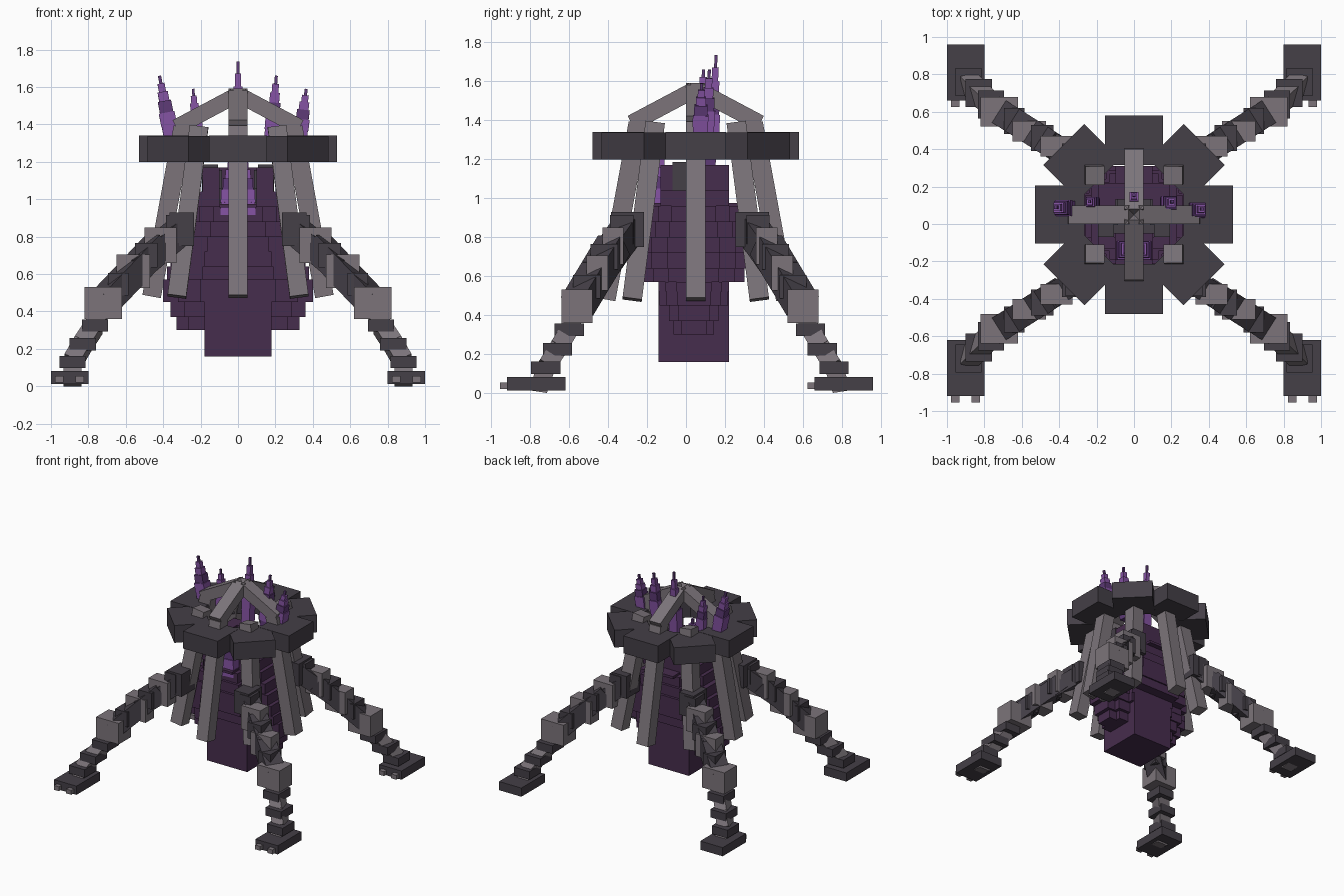
import bpy, bmesh, math
from mathutils import Vector, Matrix

cube = bpy.data.objects.get("Cube")
if cube:
    bpy.data.objects.remove(cube, do_unlink=True)


def material(name, rgb):
    m = bpy.data.materials.new(name)
    m.use_nodes = True
    m.diffuse_color = (*rgb, 1)
    bsdf = next(n for n in m.node_tree.nodes if n.type == 'BSDF_PRINCIPLED')
    bsdf.inputs["Base Color"].default_value = (*rgb, 1)
    return m


DARK = material("dark stone", (0.058, 0.050, 0.063))
GRAY = material("light stone", (0.20, 0.175, 0.195))
PURPLE = material("deep purple", (0.062, 0.026, 0.075))
BRIGHT = material("crystal violet", (0.23, 0.085, 0.36))
SHADE = material("crystal dark violet", (0.11, 0.042, 0.18))


def box(bm, lo, hi, mat=0):
    """Axis-aligned box between two corners."""
    lo, hi = Vector(lo), Vector(hi)
    m = Matrix.Translation((lo + hi) / 2) @ Matrix.Diagonal((*(hi - lo), 1))
    r = bmesh.ops.create_cube(bm, size=1, matrix=m)
    for f in {f for v in r["verts"] for f in v.link_faces}:
        f.material_index = mat


def block(bm, c, s, mat=0):
    """Axis-aligned box from centre and size."""
    c, s = Vector(c), Vector(s) / 2
    box(bm, c - s, c + s, mat)


def beam(bm, a, b, w, h, ref=(1, 0, 0), mat=0):
    """Box running from a to b, its width axis kept close to ref."""
    a, b = Vector(a), Vector(b)
    d = (b - a).normalized()
    n = d.cross(Vector(ref)).normalized()
    s = n.cross(d)
    rot = Matrix((s, n, d)).transposed().to_4x4()
    m = (Matrix.Translation((a + b) / 2) @ rot
         @ Matrix.Diagonal((w, h, (b - a).length, 1)))
    r = bmesh.ops.create_cube(bm, size=1, matrix=m)
    for f in {f for v in r["verts"] for f in v.link_faces}:
        f.material_index = mat


def finish(name, bm, *mats):
    me = bpy.data.meshes.new(name)
    bmesh.ops.recalc_face_normals(bm, faces=bm.faces)
    bm.to_mesh(me)
    bm.free()
    for m in mats:
        me.materials.append(m)
    ob = bpy.data.objects.new(name, me)
    bpy.context.collection.objects.link(ob)
    return ob


CY = 0.05  # centre of the ring in y

# Ring of eight blocks
bm = bmesh.new()
for i in range(8):
    a = math.radians(45 * i)
    d = Vector((math.cos(a), math.sin(a), 0))
    c = Vector((0, CY, 1.27 - 0.002 * (i % 2)))
    beam(bm, c + d * 0.265, c + d * 0.53, 0.31, 0.14, (-d.y, d.x, 0))
finish("crown_ring", bm, DARK)

# Eight leaning struts hanging through the ring
bm = bmesh.new()
for i in range(8):
    a = math.radians(45 * i)
    d = Vector((math.cos(a), math.sin(a), 0))
    c = Vector((0, CY, 0))
    beam(bm, c + d * 0.295 + Vector((0, 0, 1.385)),
         c + d * 0.462 + Vector((0, 0, 0.48)), 0.1, 0.1)
finish("hanging_struts", bm, GRAY)

# Four sloping roof beams meeting at the apex
bm = bmesh.new()
for i in range(4):
    a = math.radians(90 * i)
    d = Vector((math.cos(a), math.sin(a), 0))
    c = Vector((0, CY, 0))
    beam(bm, c + d * 0.33 + Vector((0, 0, 1.385)),
         c + d * 0.01 + Vector((0, 0, 1.555)), 0.1, 0.085, (-d.y, d.x, 0))
finish("roof_beams", bm, GRAY)

# Body: rounded stack of slabs, each a pair or trio of crossed boxes
bm = bmesh.new()
BY = 0.04
box(bm, (-0.18, BY - 0.18, 0.16), (0.18, BY + 0.18, 0.52))
layers = [  # z0, z1, half width, half depth
    (0.30, 0.37, 0.33, 0.13), (0.37, 0.45, 0.36, 0.16),
    (0.45, 0.52, 0.40, 0.175), (0.52, 0.57, 0.40, 0.18),
    (0.57, 0.64, 0.38, 0.26), (0.64, 0.72, 0.36, 0.27),
    (0.72, 0.80, 0.33, 0.27), (0.80, 0.88, 0.30, 0.25),
    (0.88, 0.96, 0.26, 0.23)]
for z0, z1, hx, hy in layers:
    for fx, fy in ((1, 0.5), (0.8, 0.8), (0.5, 1)):
        box(bm, (-hx * fx, BY - hy * fy, z0), (hx * fx, BY + hy * fy, z1))
# thin ledges and upper walls around the front opening
box(bm, (-0.10, BY - 0.26, 0.955), (0.10, BY + 0.27, 0.975))
for s in (-1, 1):
    x0, x1 = sorted((s * 0.10, s * 0.23))
    box(bm, (x0, BY - 0.17, 0.96), (x1, BY + 0.18, 1.04))
    x0, x1 = sorted((s * 0.10, s * 0.19))
    box(bm, (x0, BY - 0.17, 1.04), (x1, BY - 0.11, 1.17))
    box(bm, (x0, BY - 0.03, 1.04), (x1, BY + 0.18, 1.17))
box(bm, (-0.12, BY + 0.09, 0.96), (0.12, BY + 0.18, 1.17))
finish("body", bm, PURPLE)

# Dark stone lining inside the body mouth
bm = bmesh.new()
for s in (-1, 1):
    block(bm, (s * 0.15, -0.03, 1.09), (0.085, 0.08, 0.19))
    block(bm, (s * 0.12, 0.07, 1.08), (0.07, 0.15, 0.15))
block(bm, (0, 0.05, 1.01), (0.22, 0.2, 0.1))
finish("inner_lining", bm, DARK)


# Crystals: tapering stacks with alternating shades
def crystal(name, base, tip, width):
    bm = bmesh.new()
    base, tip = Vector(base), Vector(tip)
    sizes = (0.75, 0.95, 1.0, 0.85, 0.65, 0.45, 0.2)
    stops = (0, 0.18, 0.35, 0.52, 0.67, 0.79, 0.90, 1)
    for i, s in enumerate(sizes):
        beam(bm, base.lerp(tip, stops[i]), base.lerp(tip, stops[i + 1]),
             width * s, width * s, mat=int(i in (0, 3, 6)))
    finish(name, bm, BRIGHT, SHADE)


crystal("crystal_far_right", (-0.34, 0.08, 1.25), (-0.42, 0.09, 1.66), 0.085)
crystal("crystal_right", (-0.21, 0.10, 1.22), (-0.24, 0.12, 1.59), 0.07)
crystal("crystal_centre", (0, 0.12, 1.10), (0, 0.155, 1.735), 0.075)
crystal("crystal_left", (0.17, 0.10, 1.22), (0.205, 0.12, 1.66), 0.08)
crystal("crystal_far_left", (0.32, 0.07, 1.25), (0.365, 0.08, 1.59), 0.08)
for x in (-0.05, 0.05):
    crystal("front_crystal", (x, -0.15, 0.84), (x * 0.6, -0.13, 1.24), 0.10)

# Four legs: path from hip to ankle, mirrored to each corner
HIP, ELBOW, MID, KNEE = [Vector(p) for p in (
    (0.30, -0.30, 0.84), (0.42, -0.37, 0.76),
    (0.56, -0.455, 0.62), (0.72, -0.56, 0.445))]
SHIN = [Vector(p) for p in ((0.765, -0.60, 0.325), (0.83, -0.66, 0.225),
                            (0.885, -0.72, 0.13))]


def leg(name, sx, back):
    def place(p):
        y = 0.04 - p[1] if back else p[1]
        return Vector((p[0] * sx, y, p[2]))
    bm = bmesh.new()
    # hip block and dark upper beams
    block(bm, place(HIP), (0.13, 0.17, 0.18))
    block(bm, place((0.335, -0.33, 0.84)), (0.10, 0.12, 0.15))
    for a, b, w in ((HIP, MID, 0.13), (ELBOW, KNEE, 0.14)):
        pa, pb = place(a), place(b)
        side = (pb - pa).cross(Vector((0, 0, 1)))
        beam(bm, pa, pb, w, 0.13, side)
    # light joint blocks
    block(bm, place((0.415, -0.375, 0.755)), (0.17, 0.11, 0.19), 1)
    block(bm, place((0.56, -0.455, 0.615)), (0.18, 0.11, 0.18), 1)
    block(bm, place((0.49, -0.42, 0.70)), (0.12, 0.14, 0.13))
    block(bm, place((0.64, -0.51, 0.545)), (0.11, 0.14, 0.12))
    block(bm, place(KNEE), (0.20, 0.16, 0.17), 1)
    # light shin core with dark bands
    ankle = Vector((0.885, -0.76, 0.0))
    core = [KNEE] + SHIN + [ankle]
    for a, b in zip(core, core[1:]):
        beam(bm, place(a), place(b), 0.095, 0.095, mat=1)
    for p in SHIN:
        block(bm, place(p), (0.14, 0.15, 0.065))
    # foot slab with two toes facing forward
    f = place((0.9, -0.77, 0.047))
    block(bm, f, (0.2, 0.3, 0.07))
    for dx in (-0.055, 0.055):
        block(bm, f + Vector((dx, -0.16, -0.01)), (0.045, 0.05, 0.035), 1)
    ob = finish(name, bm, DARK, GRAY)
    for v in ob.data.vertices:
        v.co.z = max(v.co.z, 0)


leg("front_left_leg", 1, False)
leg("front_right_leg", -1, False)
leg("back_left_leg", 1, True)
leg("back_right_leg", -1, True)
